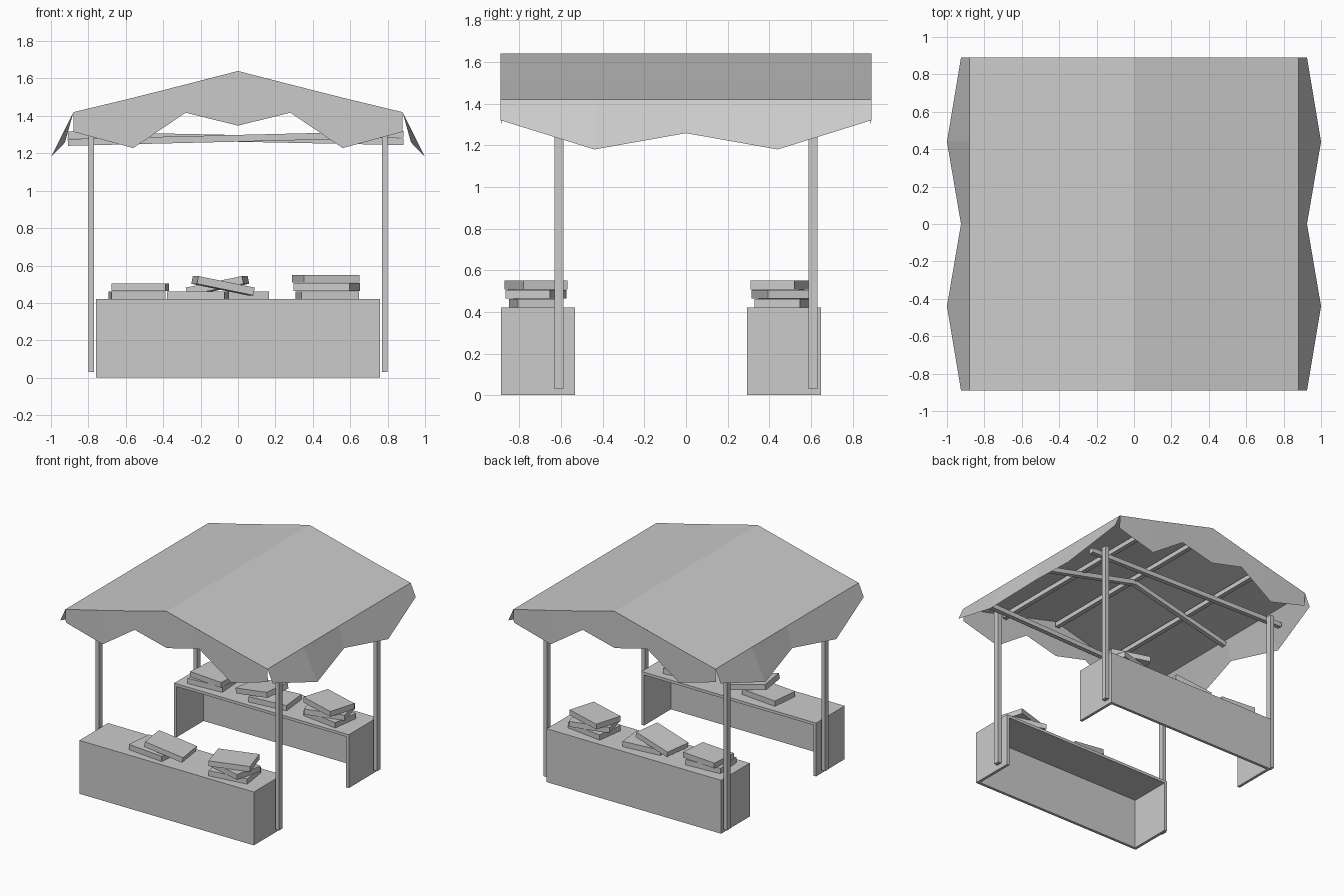
import bpy
from math import radians, atan2, hypot
from mathutils import Euler, Vector

if "Cube" in bpy.data.objects:
    bpy.data.objects.remove(bpy.data.objects["Cube"])


def mesh(name, verts, faces):
    me = bpy.data.meshes.new(name)
    me.from_pydata(verts, [], faces)
    me.update()
    ob = bpy.data.objects.new(name, me)
    bpy.context.collection.objects.link(ob)
    return ob


def box(name, center, size, rot=(0, 0, 0)):
    r, c = Euler([radians(a) for a in rot]), Vector(center)
    verts = []
    for x in (-.5, .5):
        for y in (-.5, .5):
            for z in (-.5, .5):
                v = Vector((x * size[0], y * size[1], z * size[2]))
                v.rotate(r)
                verts.append(c + v)
    faces = [(0, 1, 3, 2), (4, 6, 7, 5), (0, 4, 5, 1),
             (2, 3, 7, 6), (0, 2, 6, 4), (1, 5, 7, 3)]
    return mesh(name, verts, faces)


def bar_x(name, x0, z0, x1, z1, y, w, h):
    # square bar between two points in an x-z plane
    ang = atan2(z1 - z0, x1 - x0)
    return box(name, ((x0 + x1) / 2, y, (z0 + z1) / 2),
               (hypot(x1 - x0, z1 - z0), w, h), (0, -ang * 57.29578, 0))


def strip(name, top, bottom):
    # cloth strip joining two rows of points
    n = len(top)
    return mesh(name, top + bottom,
                [(i, i + 1, n + i + 1, n + i) for i in range(n - 1)])


def mirrored(half):
    return [(-a, *r) for a, *r in reversed(half[1:])] + half


# Cloth roof with a ridge along y
Y = .89
ridge = mirrored([(0, 1.64), (.56, 1.497), (.88, 1.42)])
strip("canopy_roof", [(x, -Y, z) for x, z in ridge], [(x, Y, z) for x, z in ridge])

# Scalloped flaps at front and back
end_flap = mirrored([(0, 1.64, 1.348), (.28, 1.568, 1.417),
                     (.56, 1.497, 1.228), (.88, 1.42, 1.315)])
for s, n in ((-1, "front"), (1, "back")):
    strip(n + "_flap", [(x, s * Y, t) for x, t, b in end_flap],
          [(x, s * (Y - .005), b) for x, t, b in end_flap])

# Scalloped flaps at the sides, hanging outwards
side_flap = mirrored([(0, .925, 1.258), (.44, 1.0, 1.18), (.89, .925, 1.32)])
for s, n in ((-1, "left"), (1, "right")):
    strip(n + "_flap", [(s * .88, y, 1.42) for y, x, z in side_flap],
          [(s * x, y, z) for y, x, z in side_flap])

# Four poles
for sx in (-1, 1):
    for sy in (-1, 1):
        box("pole", (sx * .785, sy * .61, .67), (.03, .044, 1.28))

# Slightly tilted cross beams on the poles
bar_x("front_beam", -.91, 1.258, .885, 1.302, -.57, .036, .036)
bar_x("back_beam", -.91, 1.298, .885, 1.262, .57, .036, .036)

# Purlins under the cloth and a central rafter pair
for x, z in ((-.5, 1.485), (0, 1.6), (.5, 1.485)):
    box("purlin", (x, 0, z), (.036, 1.74, .036))
for s in (-1, 1):
    bar_x("rafter", 0, 1.572, s * .86, 1.37, 0, .036, .036)

# Two counters, open towards the middle and below
T = .022
for s, n in ((-1, "front"), (1, "back")):
    y0 = -.71 if s < 0 else .47
    box(n + "_counter_top", (0, y0, .42 - T / 2), (1.52, .356, T))
    box(n + "_counter_panel", (0, y0 + s * (.178 - T / 2), .199), (1.52 - 2 * T, T, .398))
    for sx in (-1, 1):
        box(n + "_counter_end", (sx * (.76 - T / 2), y0, .199), (T, .356, .398))

# Goods: stacks of flat boxes and one leaning box on each counter
SIZE = (.31, .22, .042)
for s, n, y in ((-1, "front", -.72), (1, "back", .46)):
    for i, (dx, a) in enumerate(((0, 8), (-.002, -15), (-.007, 17))):
        box(n + "_stacked_box", (.477 + dx, y, .441 + i * .044), SIZE, (0, 0, a * -s))
    fx = -.215 if s < 0 else .0
    box(n + "_flat_box", (fx, y, .441), SIZE, (0, 0, 6 * s))
    lx = -.08 if s < 0 else -.11
    box(n + "_leaning_box", (lx, y - .005, .492), SIZE, (0, -11.5 * s, -8 * s))
box("back_pair_lower", (-.54, .46, .441), (.29, .22, .042), (0, 0, 4))
box("back_pair_upper", (-.522, .465, .484), (.29, .22, .042), (0, 0, -5))
